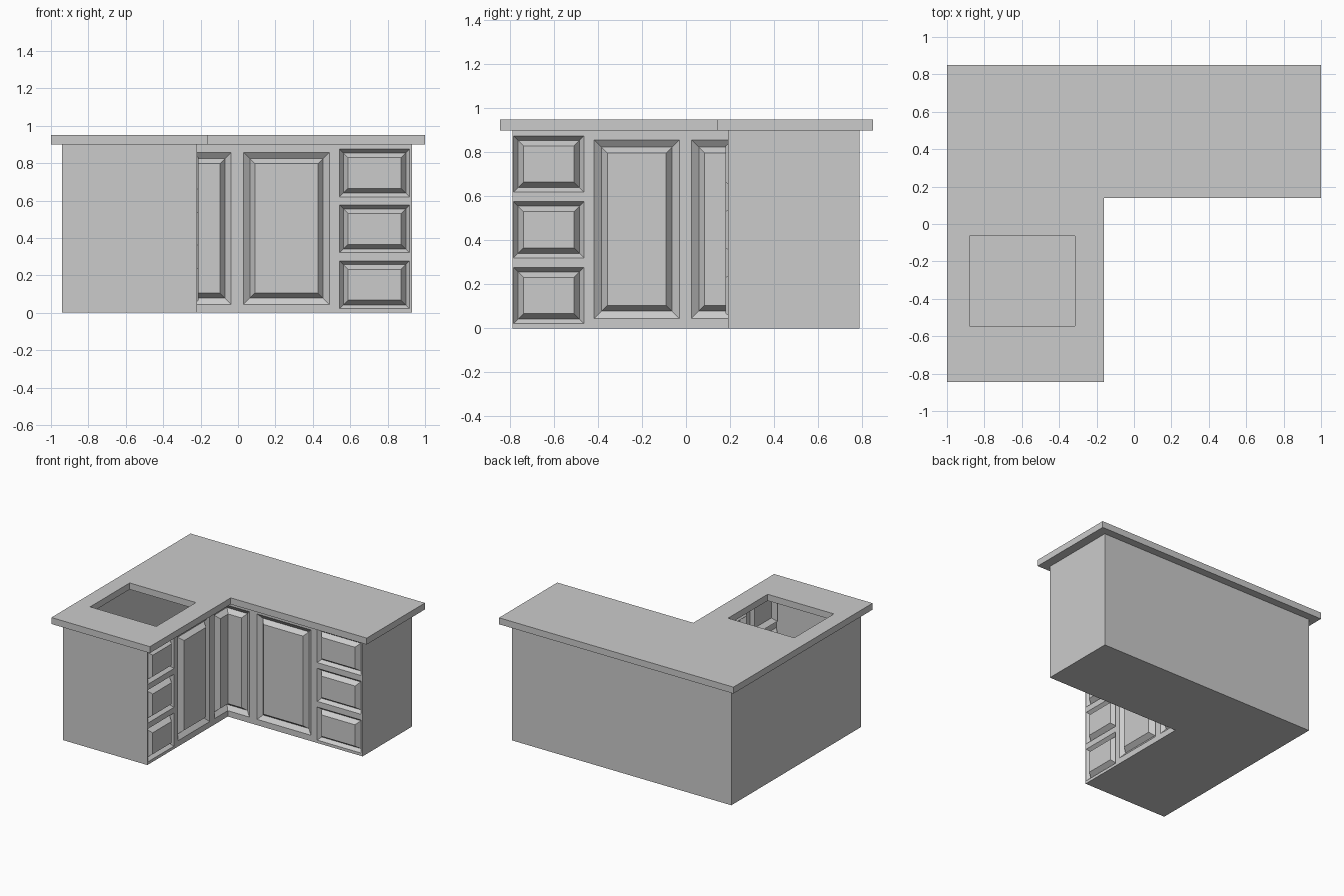
import bpy, bmesh

if "Cube" in bpy.data.objects:
    bpy.data.objects.remove(bpy.data.objects["Cube"])

CX, CY = -0.22, 0.19            # inner corner of the cabinet fronts
BODY_H, TOP_H = 0.90, 0.95
GROOVE, RAISE = -0.025, 0.01    # groove depth and raised panel height


def finish(bm, name):
    bmesh.ops.remove_doubles(bm, verts=bm.verts, dist=0.0005)
    bmesh.ops.recalc_face_normals(bm, faces=bm.faces)
    mesh = bpy.data.meshes.new(name)
    bm.to_mesh(mesh)
    bm.free()
    obj = bpy.data.objects.new(name, mesh)
    bpy.context.collection.objects.link(obj)
    return obj


def fill_loops(bm, loops):
    """Flat sheet bounded by the first loop, with the other loops as holes."""
    edges = []
    for pts in loops:
        vs = [bm.verts.new(p) for p in pts]
        edges += [bm.edges.new((vs[i - 1], vs[i])) for i in range(len(vs))]
    res = bmesh.ops.triangle_fill(bm, edges=edges, use_beauty=True)
    return [g for g in res["geom"] if isinstance(g, bmesh.types.BMFace)]


def rect(a, b, c, d):
    return [(a, c), (b, c), (b, d), (a, d)]


# Fronts are measured by t (distance from the inner corner), z and d (outward)
def on_left_leg(t, z, d=0):
    return (CX + d, CY - t, z)


def on_back_leg(t, z, d=0):
    return (CX + t, CY - d, z)


def panel(bm, place, a, b, c, d, w1, w2, corner=False):
    """Grooved and raised panel; a corner panel is mitred into its twin."""
    rings = []
    for inset, depth in ((0, 0), (w1, GROOVE), (w2, RAISE)):
        lo = depth if corner else a + inset
        rings.append([bm.verts.new(place(t, z, depth)) for t, z in
                      rect(lo, b - inset, c + inset, d - inset)])
    for r, s in zip(rings, rings[1:]):
        for i in range(3 if corner else 4):
            j = (i + 1) % 4
            bm.faces.new((r[i], r[j], s[j], s[i]))
    bm.faces.new(rings[-1])


def front(bm, place, end, corner_w, door, drawer):
    z0, z1 = 0.045, 0.857
    outline = [(0, 0), (end, 0), (end, BODY_H), (0, BODY_H),
               (0, z1), (corner_w, z1), (corner_w, z0), (0, z0)]
    boxes = [(*drawer, z, z + 0.255, 0.02, 0.045) for z in (0.022, 0.321, 0.62)]
    boxes.append((*door, z0, z1, 0.033, 0.06))
    loops = [outline] + [rect(*b[:4]) for b in boxes]
    fill_loops(bm, [[place(t, z) for t, z in lp] for lp in loops])
    for b in boxes:
        panel(bm, place, *b)
    panel(bm, place, 0, corner_w, z0, z1, 0.033, 0.06, corner=True)


# Cabinet: hollow shell, open under the countertop
bm = bmesh.new()
front(bm, on_left_leg, 0.98, 0.165, (0.22, 0.608), (0.654, 0.974))
front(bm, on_back_leg, 1.15, 0.183, (0.25, 0.708), (0.763, 1.137))
plan = [(0.93, CY), (0.93, 0.79), (-0.94, 0.79), (-0.94, -0.79), (CX, -0.79)]
for (x0, y0), (x1, y1) in zip(plan, plan[1:]):
    bm.faces.new([bm.verts.new(p) for p in
                  ((x0, y0, 0), (x1, y1, 0), (x1, y1, BODY_H), (x0, y0, BODY_H))])
bm.faces.new([bm.verts.new((x, y, 0)) for x, y in plan + [(CX, CY)]])
finish(bm, "cabinet")

# Countertop: L-shaped slab with a sink opening
bm = bmesh.new()
slab = [(-1, -0.845), (-0.16, -0.845), (-0.16, 0.14), (1, 0.14), (1, 0.85), (-1, 0.85)]
opening = rect(-0.88, -0.315, -0.545, -0.063)
faces = fill_loops(bm, [[(x, y, BODY_H) for x, y in lp] for lp in (slab, opening)])
res = bmesh.ops.extrude_face_region(bm, geom=faces, use_keep_orig=True)
bmesh.ops.translate(bm, vec=(0, 0, TOP_H - BODY_H),
                    verts=[g for g in res["geom"] if isinstance(g, bmesh.types.BMVert)])
finish(bm, "countertop")
